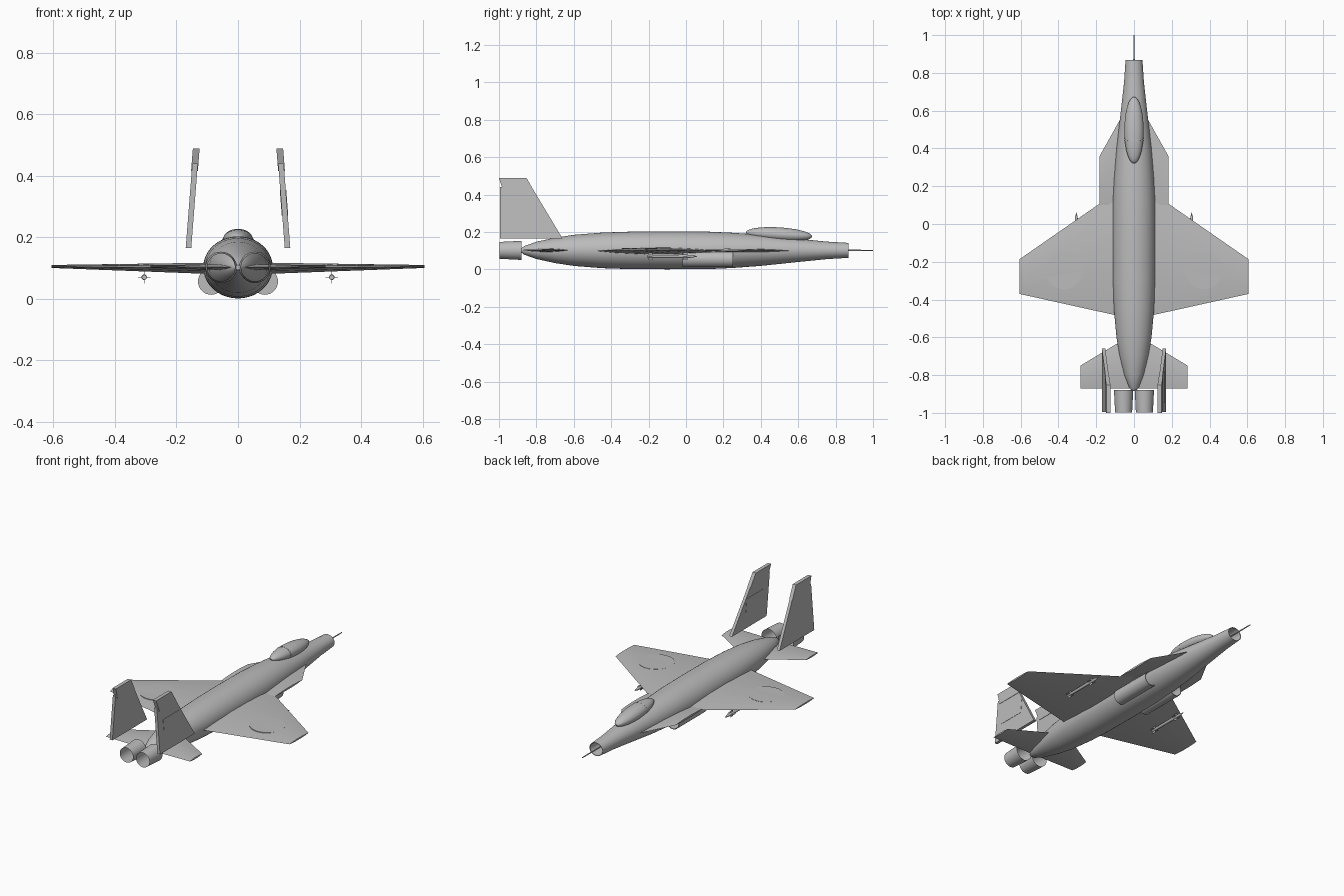
import bpy, bmesh, math
from mathutils import Vector, Matrix

if "Cube" in bpy.data.objects:
    bpy.data.objects.remove(bpy.data.objects["Cube"])

grey = bpy.data.materials.new("airframe grey")
grey.diffuse_color = (0.5, 0.5, 0.5, 1)
grey.use_nodes = True
grey.node_tree.nodes["Principled BSDF"].inputs["Base Color"].default_value = grey.diffuse_color


def finish(name, bm, smooth=True):
    """Turn a bmesh into a named object with the airframe colour."""
    bmesh.ops.recalc_face_normals(bm, faces=bm.faces)
    me = bpy.data.meshes.new(name)
    bm.to_mesh(me)
    bm.free()
    me.materials.append(grey)
    ob = bpy.data.objects.new(name, me)
    bpy.context.collection.objects.link(ob)
    if smooth:
        bpy.ops.object.select_all(action='DESELECT')
        ob.select_set(True)
        bpy.context.view_layer.objects.active = ob
        bpy.ops.object.shade_smooth_by_angle(angle=math.radians(35))
    return ob


def loft(name, rings, caps=(True, True), smooth=True):
    """Skin a list of closed rings of points."""
    bm = bmesh.new()
    vs = [[bm.verts.new(p) for p in r] for r in rings]
    n = len(vs[0])
    for a, b in zip(vs, vs[1:]):
        for i in range(n):
            j = (i + 1) % n
            bm.faces.new((a[i], a[j], b[j], b[i]))
    for r, cap in zip((vs[0], vs[-1]), caps):
        if cap:
            bm.faces.new(r)
    return finish(name, bm, smooth)


def tube(name, x, z, profile, caps=(False, False), sx=1.0, n=32):
    """Round body along y; profile holds (y, radius)."""
    turn = [2 * math.pi * i / n for i in range(n)]
    rings = [[(x + r * sx * math.cos(t), y, z + r * math.sin(t)) for t in turn]
             for y, r in profile]
    return loft(name, rings, caps)


def surface(name, side, stations):
    """Flying surface; stations hold (x, leading y, trailing y, z, half thickness)."""
    rings = []
    for x, lead, trail, z, h in stations:
        top = [(f, h * 4 * f * (1 - f)) for f in (0.0, 0.15, 0.35, 0.6, 0.85)]
        sec = top + [(1.0, 0.0)] + [(f, -t) for f, t in reversed(top[1:])]
        rings.append([(side * x, lead + f * (trail - lead), z + t) for f, t in sec])
    return loft(name, rings)


# Fuselage with open nose and tapering tail
tube("fuselage", 0, 0.102,
     [(-0.885, 0.008), (-0.865, 0.023), (-0.8, 0.046), (-0.7, 0.068), (-0.6, 0.083),
      (-0.45, 0.095), (-0.3, 0.1), (-0.1, 0.101), (0.12, 0.1), (0.25, 0.094),
      (0.4, 0.083), (0.6, 0.062), (0.75, 0.047), (0.868, 0.04)],
     (True, False), 1.12, 40)
tube("nose_inner_wall", 0, 0.102, [(0.868, 0.04), (0.866, 0.037), (0.76, 0.03)],
     (False, True), 1.12, 40)
tube("nose_probe", 0, 0.102, [(0.76, 0.005), (0.87, 0.004), (1.0, 0.003)], (True, True), n=10)

# Canopy with frame hoop
tilt = Matrix.Translation((0, 0.497, 0.187)) @ Matrix.Rotation(math.radians(-3.5), 4, 'X')
bm = bmesh.new()
bmesh.ops.create_uvsphere(bm, u_segments=32, v_segments=20, radius=1,
                          matrix=tilt @ Matrix.Diagonal((0.051, 0.177, 0.038, 1)))
finish("canopy", bm)
hoop = math.sqrt(1 - (0.055 / 0.177) ** 2)
ring = [2 * math.pi * i / 32 for i in range(32)]
loft("canopy_frame", [[tilt @ Vector((0.052 * hoop * math.cos(t), y, 0.039 * hoop * math.sin(t)))
                       for t in ring] for y in (-0.058, -0.052)])

# Plate shapes on the fins, as (y, z) outlines
FIN = [(-0.66, 0.165), (-0.995, 0.165), (-0.995, 0.44), (-0.978, 0.44), (-0.825, 0.44)]
CAP = [(-0.81, 0.415), (-0.975, 0.415), (-1.0, 0.488), (-0.852, 0.488)]
PANEL = [(-0.78, 0.27), (-0.945, 0.27), (-0.945, 0.355), (-0.78, 0.355)]


def fin_plate(name, side, outline, half):
    """Plate leaning inward with height."""
    def at(off):
        return [(side * (0.161 - (z - 0.165) * 0.078) + off, y, z) for y, z in outline]
    return loft(name, [at(-half), at(half)], smooth=False)


for side, tag in ((-1, "left"), (1, "right")):
    # Wings, strakes and tailplanes
    surface(tag + "_wing", side, [(0.02, 0.22, -0.5, 0.098, 0.021),
                                  (0.607, -0.187, -0.37, 0.105, 0.005)])
    surface(tag + "_strake", side, [(0.04, 0.6, 0.1, 0.1, 0.012),
                                    (0.07, 0.56, 0.1, 0.1, 0.011),
                                    (0.182, 0.36, 0.1, 0.105, 0.006)])
    surface(tag + "_tailplane", side, [(0.01, -0.585, -0.87, 0.102, 0.01),
                                       (0.284, -0.75, -0.87, 0.105, 0.005)])

    # Wing markings as thin discs
    bm = bmesh.new()
    bmesh.ops.create_cone(bm, cap_ends=True, segments=40, radius1=0.1, radius2=0.1, depth=0.004,
                          matrix=Matrix.Translation((side * 0.37, -0.245, 0.111)) @
                          Matrix.Rotation(side * math.radians(0.9), 4, 'Y'))
    finish(tag + "_wing_disc", bm)

    # Intakes and engine nozzles
    tube(tag + "_intake", side * 0.087, 0.056,
         [(-0.018, 0.043), (0.252, 0.043), (0.252, 0.039), (-0.014, 0.039)], (True, False))
    tube(tag + "_nozzle", side * 0.055, 0.102, [(-0.88, 0.051), (-0.998, 0.045)])

    # Vertical fins
    fin_plate(tag + "_fin", side, FIN, 0.009)
    fin_plate(tag + "_fin_cap", side, CAP, 0.011)

    # Missiles with crossed fins
    mx, mz = side * 0.305, 0.07
    tube(tag + "_missile", mx, mz,
         [(-0.205, 0.008), (0.0, 0.009), (0.035, 0.007), (0.06, 0.001)], (True, True), n=14)
    for part, y in (("tail", -0.19), ("nose", -0.005)):
        for name, w, h in (("flat", 0.02, 0.001), ("upright", 0.001, 0.02)):
            bm = bmesh.new()
            bmesh.ops.create_cube(bm, size=2, matrix=Matrix.Translation((mx, y, mz)) @
                                  Matrix.Diagonal((w, 0.012, h, 1)))
            finish(f"{tag}_missile_{part}_{name}_fin", bm, False)

# Marking panel carried on one fin only
fin_plate("fin_panel", 1, PANEL, 0.0105)
